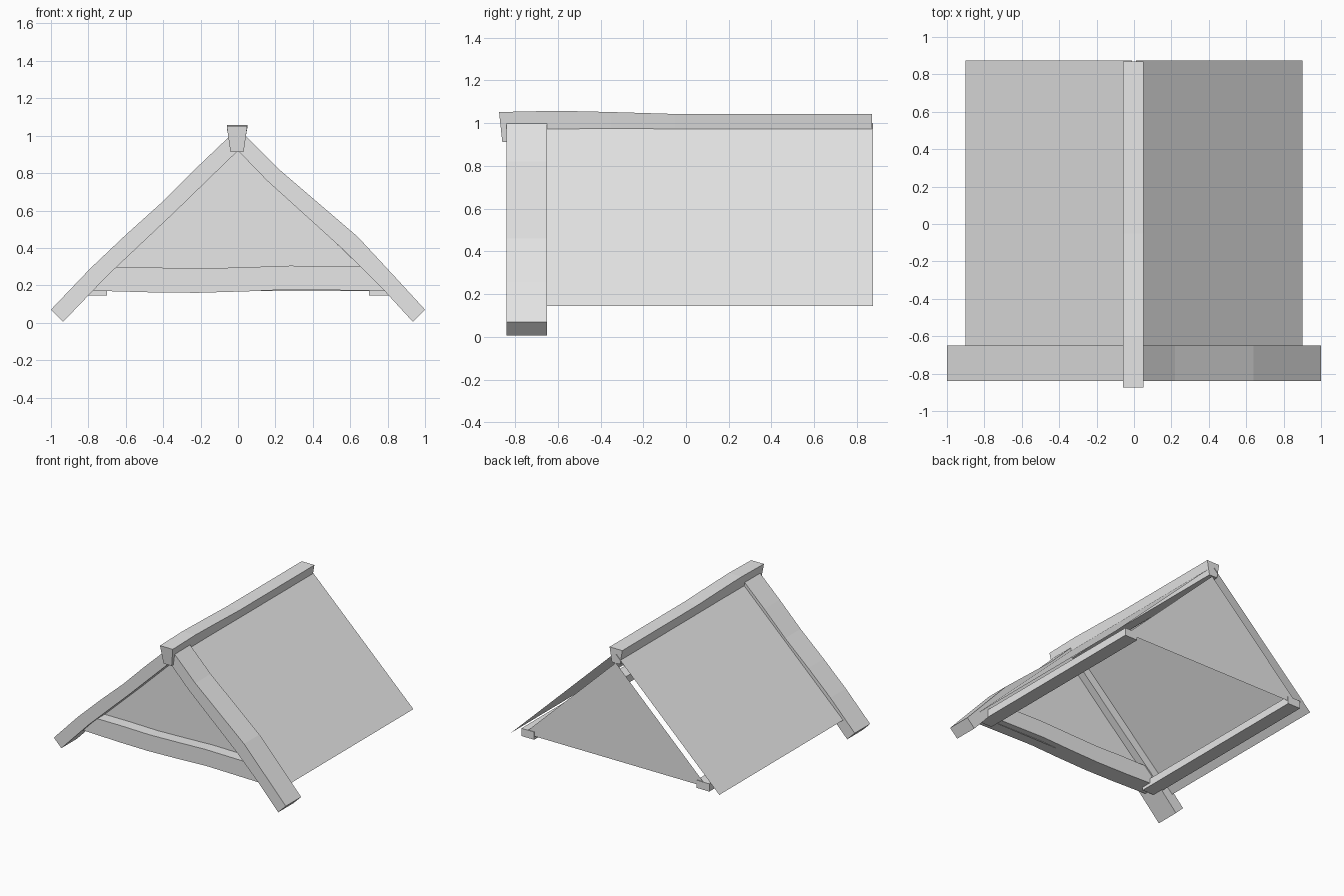
import bpy
import bmesh

if "Cube" in bpy.data.objects:
    bpy.data.objects.remove(bpy.data.objects["Cube"])

grey = bpy.data.materials.new("plain_grey")
grey.diffuse_color = (0.8, 0.8, 0.8, 1)
grey.use_nodes = True
grey.node_tree.nodes["Principled BSDF"].inputs["Base Color"].default_value = grey.diffuse_color


def make(name, verts, faces):
    mesh = bpy.data.meshes.new(name)
    mesh.from_pydata(verts, [], faces)
    bm = bmesh.new()
    bm.from_mesh(mesh)
    bmesh.ops.recalc_face_normals(bm, faces=bm.faces)
    bm.to_mesh(mesh)
    bm.free()
    mesh.materials.append(grey)
    obj = bpy.data.objects.new(name, mesh)
    bpy.context.collection.objects.link(obj)
    return obj


def loft(name, sections):
    """Skin a row of four-cornered sections and close both ends."""
    verts = [p for s in sections for p in s]
    faces = [(0, 1, 2, 3), tuple(len(verts) - 4 + i for i in range(4))]
    for s in range(len(sections) - 1):
        a = s * 4
        for i in range(4):
            j = (i + 1) % 4
            faces.append((a + i, a + j, a + 4 + j, a + 4 + i))
    return make(name, verts, faces)


def board(name, upper, lower, y0, y1):
    """Plank in the xz plane between an upper and a lower line."""
    return loft(name, [((u[0], y0, u[1]), (u[0], y1, u[1]),
                        (l[0], y1, l[1]), (l[0], y0, l[1]))
                       for u, l in zip(upper, lower)])


# Bent front rafters
board("left_front_rafter",
      [(-1, .07), (-.79, .29), (-.6, .47), (-.4, .65), (-.22, .83), (0, 1.04)],
      [(-.935, .005), (-.70, .25), (-.52, .42), (-.34, .59), (-.16, .765), (0, .92)],
      -.84, -.65)
board("right_front_rafter",
      [(1, .07), (.83, .255), (.64, .46), (.22, .82), (0, 1.04)],
      [(.935, .005), (.77, .185), (.58, .375), (.155, .76), (0, .92)],
      -.84, -.65)

# Wavy tie beam across the front
board("front_tie_beam",
      [(-.68, .295), (-.45, .295), (-.2, .29), (.05, .297), (.28, .305), (.66, .30)],
      [(-.80, .172), (-.48, .163), (-.22, .16), (.05, .168), (.28, .178), (.79, .17)],
      -.80, -.66)

# Triangular gable walls
for name, y in (("front_gable_wall", -.71), ("back_gable_wall", .865)):
    make(name, [(-.79, y, .17), (.79, y, .17), (0, y, .93)], [(0, 1, 2)])

# Roof sheets and eaves beams on both sides
for side, s in (("left", -1), ("right", 1)):
    make(side + "_roof_sheet",
         [(s * .9, -.74, .145), (s * .9, .875, .145),
          (s * .01, .875, 1.0), (s * .01, -.74, 1.0)], [(0, 1, 2, 3)])
    board(side + "_eaves_beam", [(s * .70, .205), (s * .81, .205)],
          [(s * .70, .145), (s * .81, .145)], -.74, .87)

# Tapered ridge beam with a slight sag
loft("ridge_beam", [((-.06, y, t), (.05, y, t), (.03, yb, b), (-.04, yb, b))
                    for y, yb, t, b in ((-.875, -.86, 1.052, .912),
                                        (-.6, -.6, 1.058, .92),
                                        (-.35, -.35, 1.052, .93),
                                        (-.05, -.05, 1.043, .93),
                                        (.87, .87, 1.043, .93))])
